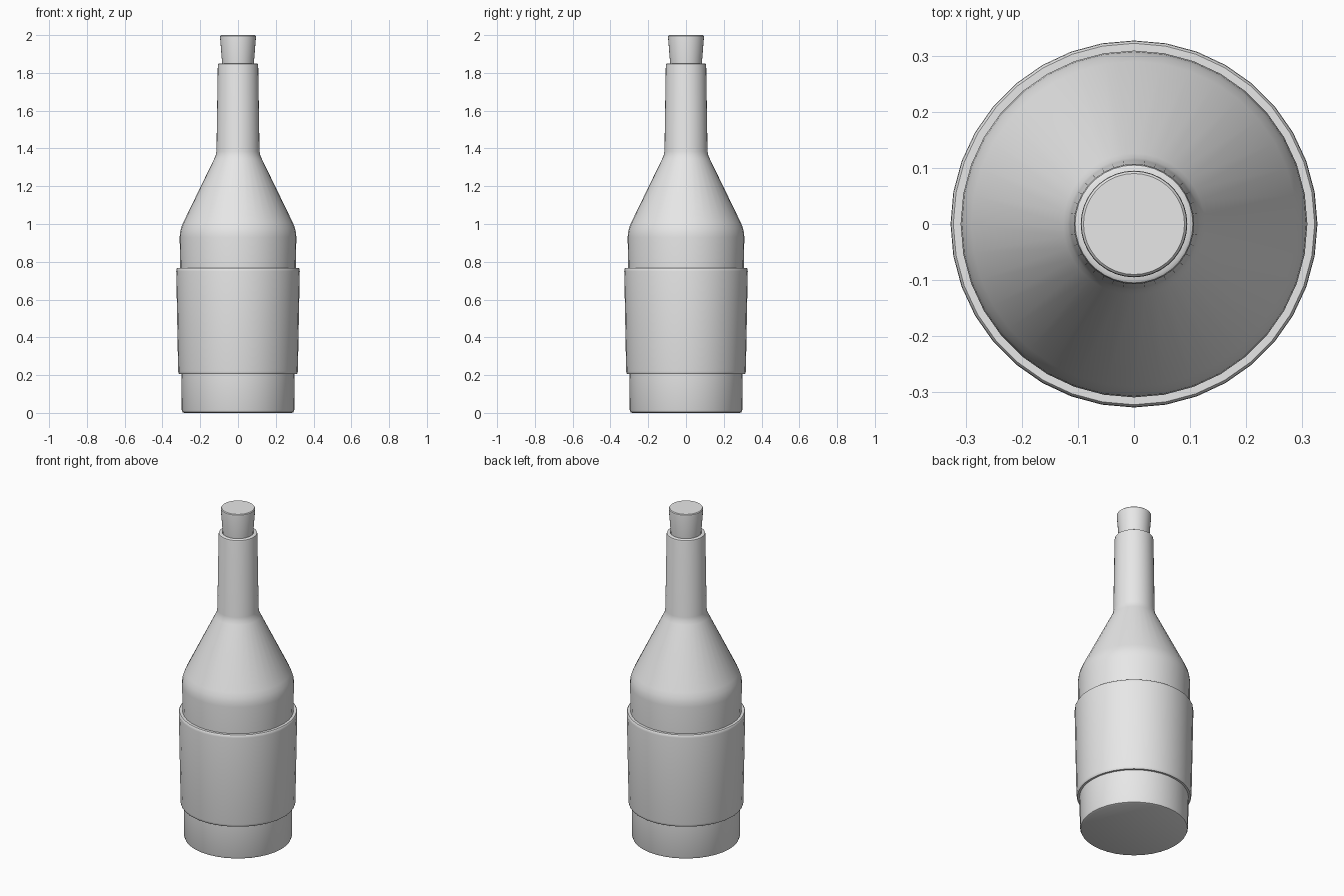
import bpy
import math

SIDES = 36

cube = bpy.data.objects.get("Cube")
if cube:
    bpy.data.objects.remove(cube, do_unlink=True)

grey = bpy.data.materials.new("plain grey")
grey.use_nodes = True
grey.diffuse_color = (0.8, 0.8, 0.8, 1)
grey.node_tree.nodes["Principled BSDF"].inputs["Base Color"].default_value = (0.8, 0.8, 0.8, 1)


def lathe(name, profile, closed=False):
    """Spin (radius, height) points around z; open profiles get end caps."""
    verts, faces = [], []
    for r, z in profile:
        for i in range(SIDES):
            a = math.tau * i / SIDES
            verts.append((r * math.cos(a), r * math.sin(a), z))
    rows = len(profile)
    for j in range(rows if closed else rows - 1):
        low, high = j * SIDES, (j + 1) % rows * SIDES
        for i in range(SIDES):
            k = (i + 1) % SIDES
            faces.append((low + i, low + k, high + k, high + i))
    if not closed:
        faces.append(tuple(reversed(range(SIDES))))
        faces.append(tuple(range((rows - 1) * SIDES, rows * SIDES)))
    mesh = bpy.data.meshes.new(name)
    mesh.from_pydata(verts, [], faces)
    mesh.materials.append(grey)
    obj = bpy.data.objects.new(name, mesh)
    bpy.context.collection.objects.link(obj)
    bpy.ops.object.select_all(action="DESELECT")
    obj.select_set(True)
    bpy.context.view_layer.objects.active = obj
    bpy.ops.object.shade_smooth_by_angle(angle=math.radians(35))
    return obj


# Bottle: base, slightly flared wall, rounded shoulder, tapering neck and lip
lathe("bottle_body", [
    (0.285, 0), (0.294, 0.004), (0.298, 0.015), (0.30, 0.21), (0.306, 0.77),
    (0.309, 0.93), (0.307, 0.955), (0.301, 0.98), (0.290, 1.008),
    (0.126, 1.345), (0.118, 1.363), (0.114, 1.385),
    (0.107, 1.838), (0.105, 1.847), (0.100, 1.85),
    (0.086, 1.85), (0.084, 1.83)])

# Wrapped sleeve around the lower body, with softened rims
lathe("label_sleeve", [
    (0.297, 0.205), (0.312, 0.205), (0.315, 0.209), (0.317, 0.22),
    (0.327, 0.75), (0.326, 0.762), (0.322, 0.767), (0.303, 0.767)], closed=True)

# Tapered stopper, partly sunk in the neck
lathe("stopper", [
    (0.076, 1.75), (0.084, 1.85), (0.095, 1.988), (0.094, 1.996), (0.090, 2.0)])
